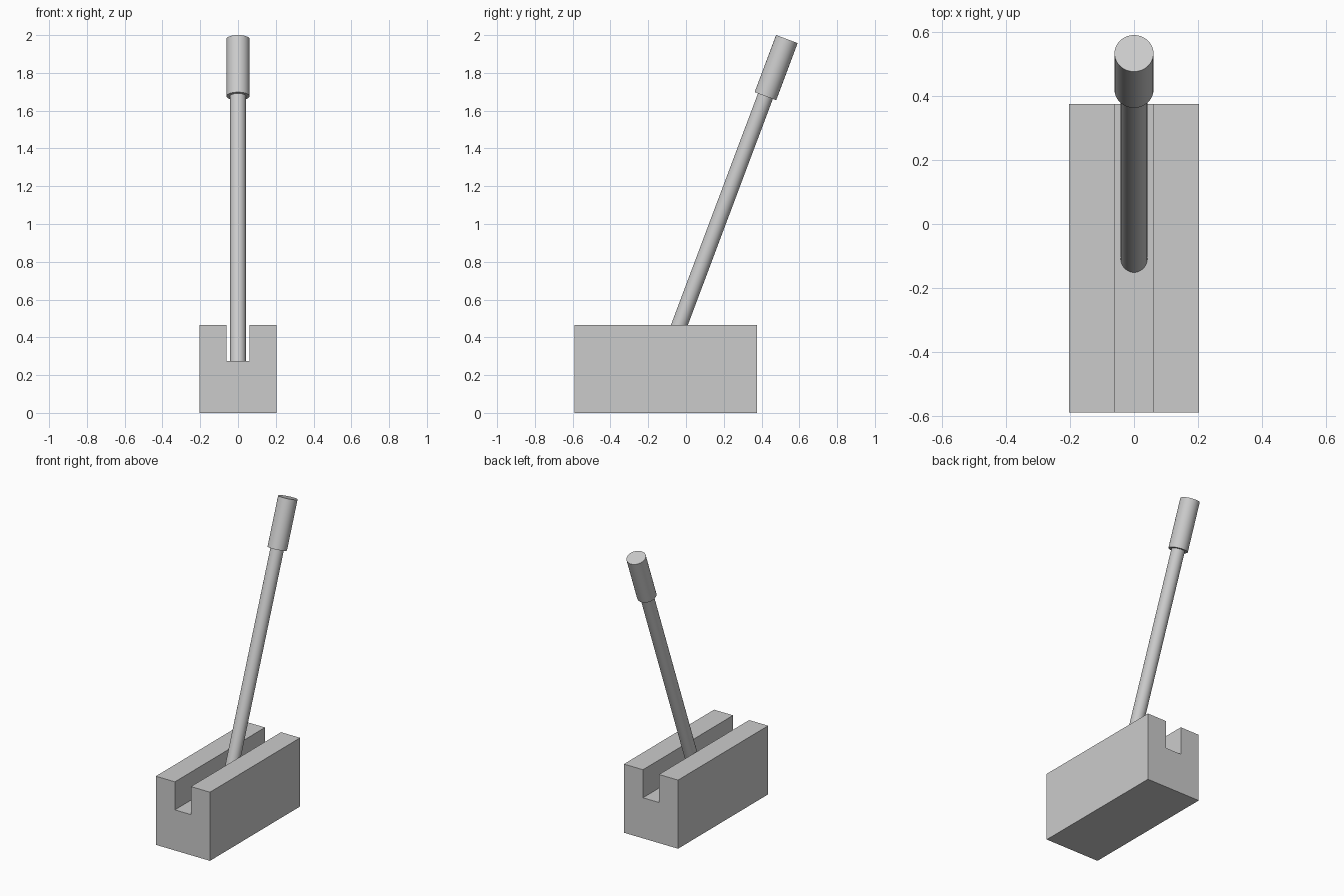
import bpy, bmesh, math
from mathutils import Vector

if "Cube" in bpy.data.objects:
    bpy.data.objects.remove(bpy.data.objects["Cube"])

TOP = Vector((0, 0.534, 1.979))                    # centre of the grip's end face
TILT = math.radians(20.6)
AXIS = Vector((0, math.sin(TILT), math.cos(TILT)))


def extrude_profile(name, profile, y0, y1):
    """Extrude an XZ profile along y."""
    bm = bmesh.new()
    face = bm.faces.new([bm.verts.new((x, y0, z)) for x, z in profile])
    res = bmesh.ops.extrude_face_region(bm, geom=[face])
    verts = [v for v in res["geom"] if isinstance(v, bmesh.types.BMVert)]
    bmesh.ops.translate(bm, verts=verts, vec=(0, y1 - y0, 0))
    bmesh.ops.recalc_face_normals(bm, faces=bm.faces)
    mesh = bpy.data.meshes.new(name)
    bm.to_mesh(mesh)
    bm.free()
    obj = bpy.data.objects.new(name, mesh)
    bpy.context.collection.objects.link(obj)
    return obj


def rod(name, radius, start, end):
    """Smooth cylinder on the lever axis, measured back from the top."""
    bpy.ops.mesh.primitive_cylinder_add(
        vertices=48, radius=radius, depth=end - start,
        location=TOP - AXIS * (start + end) / 2, rotation=(-TILT, 0, 0))
    obj = bpy.context.object
    obj.name = name
    bpy.ops.object.shade_smooth_by_angle(angle=math.radians(30))
    return obj


# Base block with a slot running its full length
half = [(0.06, 0.275), (0.06, 0.465), (0.203, 0.465), (0.203, 0)]
extrude_profile("slotted_base", half + [(-x, z) for x, z in reversed(half)],
                -0.59, 0.375)

# Lever: grip and shaft, the shaft sunk just into the slot floor
GRIP = 0.323
rod("lever_grip", 0.061, 0, GRIP)
rod("lever_shaft", 0.042, GRIP - 0.02, (TOP.z - 0.275) / AXIS.z + 0.025)
